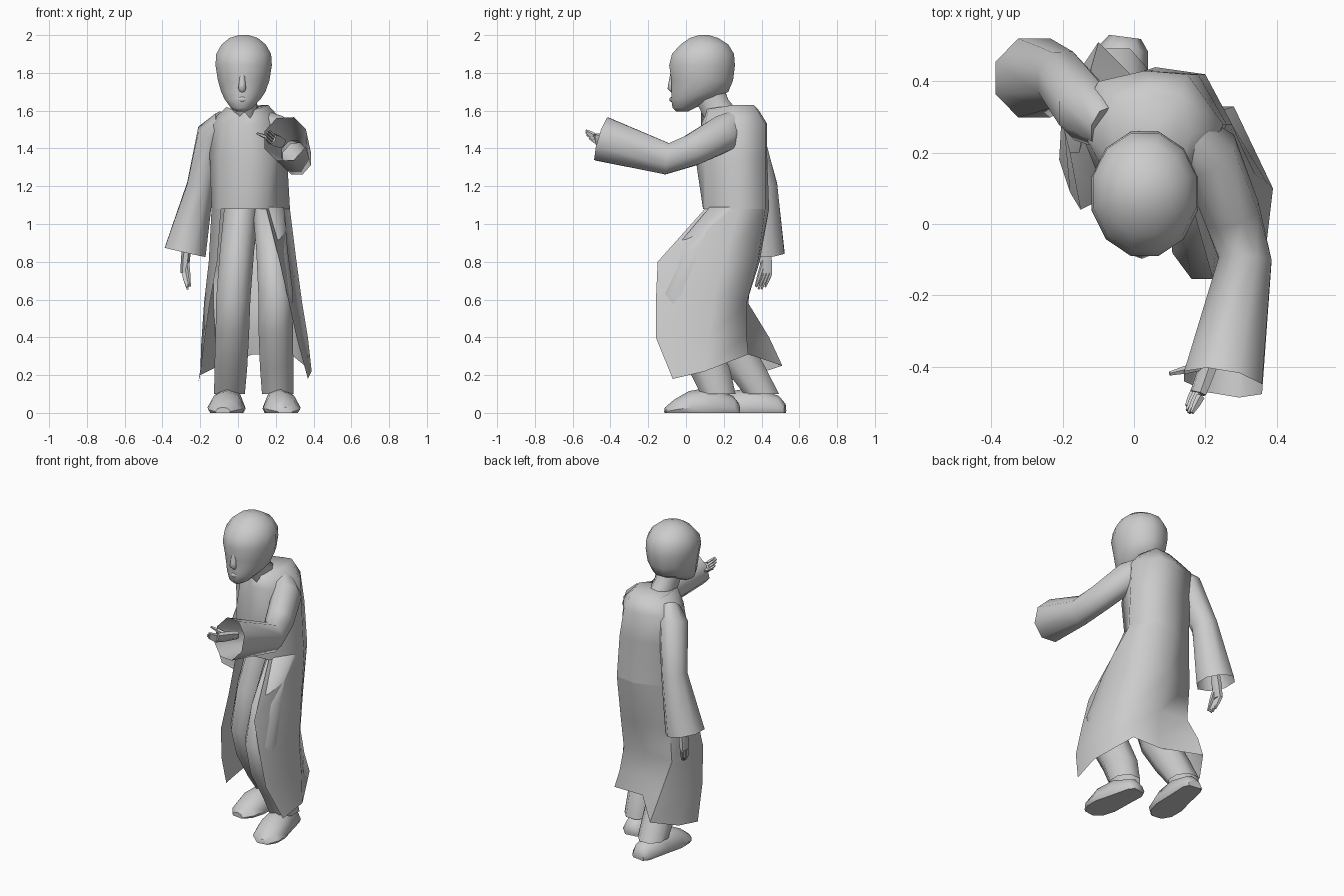
import bpy, bmesh, math
from mathutils import Vector


def loft(name, rings, closed=True, cap_start=True, cap_end=True, angle=65):
    """Skin a list of equal-length point rings."""
    bm = bmesh.new()
    vs = [[bm.verts.new(p) for p in r] for r in rings]
    n = len(rings[0])
    for a, b in zip(vs, vs[1:]):
        for i in range(n if closed else n - 1):
            j = (i + 1) % n
            bm.faces.new((a[i], a[j], b[j], b[i]))
    if closed and cap_start:
        bm.faces.new(vs[0])
    if closed and cap_end:
        bm.faces.new(vs[-1])
    bmesh.ops.recalc_face_normals(bm, faces=bm.faces)
    me = bpy.data.meshes.new(name)
    bm.to_mesh(me)
    bm.free()
    ob = bpy.data.objects.new(name, me)
    bpy.context.collection.objects.link(ob)
    bpy.ops.object.select_all(action='DESELECT')
    ob.select_set(True)
    bpy.context.view_layer.objects.active = ob
    bpy.ops.object.shade_smooth_by_angle(angle=math.radians(angle))
    return ob


def ellipse(c, u, v, n):
    return [Vector(c) + u * math.cos(2 * math.pi * (i + .5) / n)
            + v * math.sin(2 * math.pi * (i + .5) / n) for i in range(n)]


def tube(name, path, n=8, side=(1, 0, 0), hollow=0, level=False):
    """Tube along (x, y, z, side radius, other radius); hollow folds the end inward, level keeps rings flat."""
    pts = [Vector(p[:3]) for p in path]
    rings = []
    for i, p in enumerate(path):
        t = (pts[min(i + 1, len(pts) - 1)] - pts[max(i - 1, 0)]).normalized()
        if level:
            t = Vector((0, 0, -1))
        u = Vector(side)
        u = (u - t * u.dot(t)).normalized()
        rings.append(ellipse(pts[i], u * p[3], t.cross(u) * p[4], n))
    if hollow:
        c = pts[-1].lerp(pts[-2], hollow)
        rings.append([c + (q - pts[-1]) * .55 for q in rings[-1]])
    return loft(name, rings, cap_end=not (hollow or level))


# Robe body: rings run front centre, -x side, back, +x side
collar = [(.035, .08, 1.59), (-.03, .13, 1.605), (-.06, .24, 1.62), (-.04, .35, 1.61),
          (.05, .38, 1.61), (.13, .36, 1.63), (.16, .25, 1.63), (.105, .12, 1.61)]
shoulder = [(.03, .08), (-.08, .14), (-.16, .29), (-.10, .40), (.03, .43), (.15, .42), (.25, .28), (.15, .10)]
chest = [(.06, .05), (-.09, .11), (-.15, .26), (-.10, .39), (.05, .43), (.18, .42), (.26, .28), (.18, .10)]
waist = [(.05, .09), (-.09, .12), (-.14, .25), (-.10, .38), (.06, .44), (.20, .42), (.275, .28), (.15, .10)]
loft("robe_body", [collar] + [[(x, y, z) for x, y in r] for r, z in
                              ((shoulder, 1.53), (chest, 1.35), (waist, 1.08))], cap_end=False)

# Robe skirt: open sheet, split at the front
skirt = [
    [(x, y, 1.08) for x, y in waist[1:]],
    [(-.11, .06, .80), (-.155, .2, .8), (-.13, .35, .8), (.06, .39, .8), (.2, .38, .8), (.31, .2, .8), (.22, -.15, .80)],
    [(-.15, .04, .58), (-.18, .2, .58), (-.13, .33, .58), (.06, .31, .58), (.22, .32, .58), (.34, .14, .58), (.27, -.16, .58)],
    [(-.18, .09, .36), (-.195, .26, .36), (-.12, .44, .40), (.07, .31, .42), (.25, .32, .42), (.37, .12, .40), (.31, -.16, .40)],
    [(-.21, .18, .16), (-.20, .36, .20), (-.10, .51, .25), (.08, .33, .31), (.28, .33, .31), (.39, .10, .22), (.37, -.07, .18)],
]
loft("robe_skirt", skirt, closed=False)

# Sleeves: one hanging, one reaching forward
tube("sleeve_hanging", [(-.08, .27, 1.55, .05, .07), (-.135, .32, 1.48, .085, .095), (-.20, .405, 1.20, .077, .085),
                        (-.28, .41, .85, .12, .12)], hollow=.6)
tube("sleeve_raised", [(.14, .27, 1.54, .06, .07), (.21, .20, 1.48, .085, .105), (.275, .03, 1.39, .083, .09),
                       (.312, -.10, 1.345, .08, .09), (.25, -.445, 1.45, .12, .128)], hollow=.7)


# Hands: tapered palm, four fingers and a thumb
def hand(name, wrist, knuckle, tip, across, thumb):
    w, k, t, a = (Vector(v) for v in (wrist, knuckle, tip, across))
    tube(name + "_palm", [(*w, .028, .024), (*w.lerp(k, .55), .036, .024), (*k, .034, .02)], 6, across)
    for i in range(4):
        o = a * (i - 1.5) * .016
        end = t + o - (t - k) * .12 * abs(i - 1.5)
        tube(name + "_finger", [(*(k + o), .010, .014), (*((k + o).lerp(end, .5)), .009, .012), (*end, .005, .006)], 5, across)
    b = w.lerp(k, .4)
    tube(name + "_thumb", [(*b, .014, .014), (*b.lerp(Vector(thumb), .6), .012, .012), (*thumb, .006, .006)], 5, across)


hand("hanging_hand", (-.27, .42, .90), (-.285, .425, .74), (-.265, .39, .65), (0, 1, 0), (-.255, .37, .67))
hand("raised_hand", (.23, -.34, 1.43), (.18, -.475, 1.45), (.15, -.53, 1.48), (.3, -.4, .86), (.10, -.42, 1.48))

# Trouser legs, bent at the knee
tube("leg_front", [(.16, .255, 1.09, .09, .14), (.18, .09, .86, .09, .17), (.20, -.03, .63, .10, .135),
                   (.20, .02, .42, .098, .13), (.205, .12, .24, .096, .12), (.21, .17, .10, .09, .10)], level=True)
tube("leg_rear", [(.02, .255, 1.09, .10, .14), (-.005, .19, .86, .098, .15), (-.025, .14, .60, .098, .13),
                  (-.03, .20, .42, .096, .13), (-.038, .31, .24, .094, .12), (-.045, .40, .10, .088, .10)], level=True)


# Shoes: cross-sections from heel to toe (distance, half width, height)
def shoe(name, heel, toe):
    h, t = Vector(heel), Vector(toe)
    d = t - h
    s = Vector((-d.y, d.x, 0)).normalized()
    rings = []
    for f, w, z in ((0, .045, .05), (.08, .07, .09), (.4, .085, .135), (.68, .10, .115), (.88, .085, .07), (1, .04, .03)):
        c = h + d * f
        rings.append([c + s * (w * a) + Vector((0, 0, z * b)) for a, b in
                      ((-.85, 0), (.85, 0), (1, .25), (.65, .8), (0, 1), (-.65, .8), (-1, .25))])
    loft(name, rings, angle=50)


shoe("shoe_front", (.195, .28, 0), (.25, -.11, 0))
shoe("shoe_rear", (-.025, .525, 0), (-.08, .11, 0))

# Head: horizontal rings (z, front y, back y, half width)
head = []
for z, f, b, w in ((1.595, -.05, .01, .025), (1.615, -.072, .05, .058), (1.66, -.078, .15, .095),
                   (1.70, -.078, .225, .118), (1.76, -.078, .25, .137), (1.84, -.09, .26, .15),
                   (1.90, -.075, .255, .146), (1.95, -.03, .225, .118), (1.985, .02, .17, .075), (2.0, .07, .12, .025)):
    cx = .03 - .012 * max(0, (1.72 - z) / .12)
    head.append([(x, y, z) for x, y, _ in ellipse((cx, (f + b) / 2, z), Vector((w * 1.03, 0, 0)),
                                                  Vector((0, (b - f) / 2 * 1.03, 0)), 12)])
loft("head", head)
tube("neck", [(.03, .12, 1.70, .075, .09), (.035, .155, 1.62, .07, .085), (.05, .22, 1.52, .08, .10)])

# Face: soft nose and lips
tube("nose", [(.024, -.070, 1.80, .014, .012), (.022, -.078, 1.74, .020, .016), (.022, -.082, 1.72, .024, .016),
              (.022, -.070, 1.70, .014, .008)], 6)
tube("lips", [(-.012, -.066, 1.66, .005, .008), (.022, -.079, 1.66, .010, .014), (.056, -.066, 1.66, .005, .008)], 6, (0, 1, 0))
